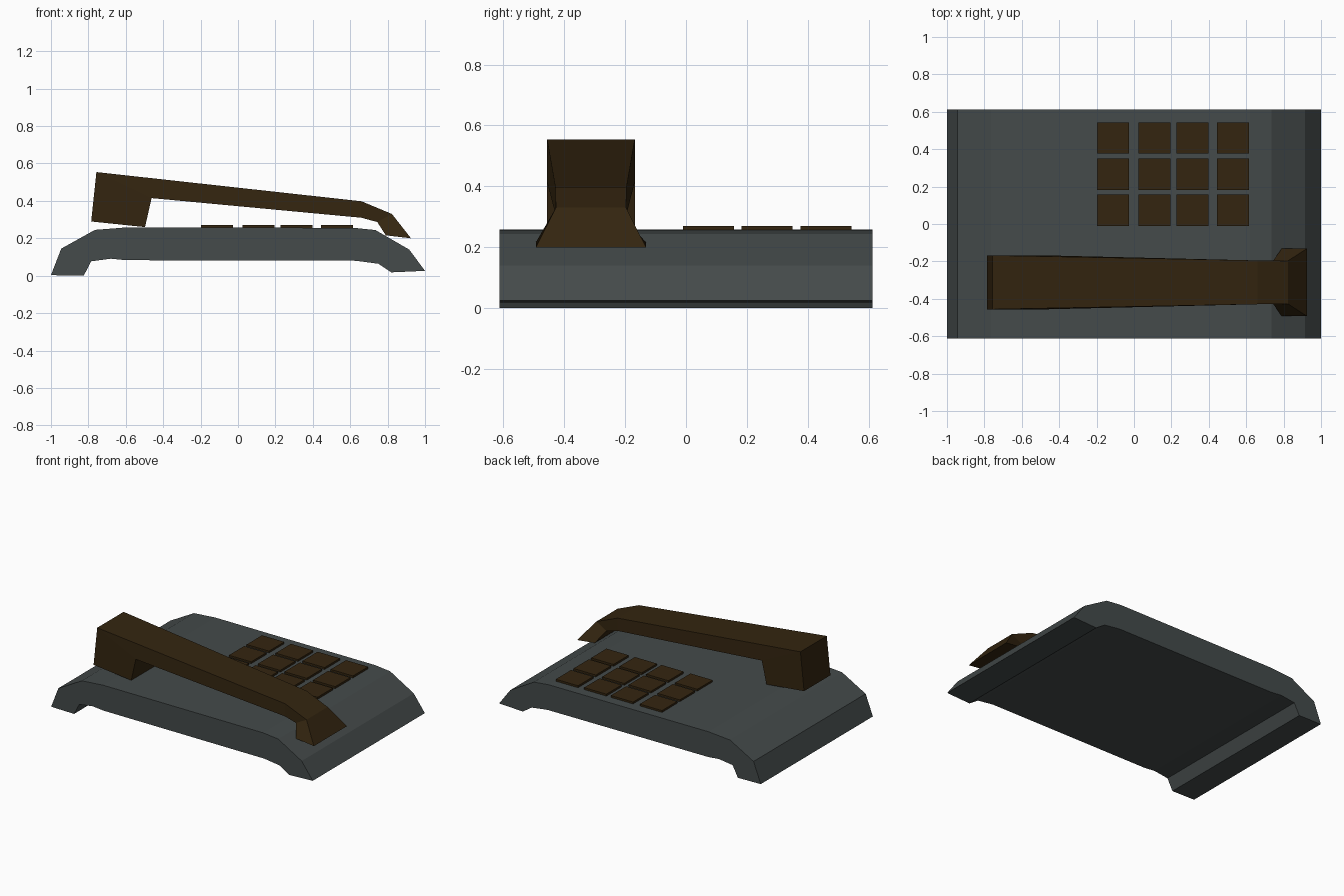
import bpy, bmesh

if "Cube" in bpy.data.objects:
    bpy.data.objects.remove(bpy.data.objects["Cube"])


def material(name, rgb):
    m = bpy.data.materials.new(name)
    m.diffuse_color = (*rgb, 1)
    m.use_nodes = True
    m.node_tree.nodes["Principled BSDF"].inputs["Base Color"].default_value = m.diffuse_color
    return m


GREY = material("slate grey", (0.058, 0.069, 0.069))
BROWN = material("dark brown", (0.034, 0.0185, 0.005))


def finish(bm, name, mat):
    bmesh.ops.recalc_face_normals(bm, faces=bm.faces)
    me = bpy.data.meshes.new(name)
    bm.to_mesh(me)
    bm.free()
    me.materials.append(mat)
    ob = bpy.data.objects.new(name, me)
    bpy.context.collection.objects.link(ob)
    return ob


def extruded(name, profile, yc, caps, mat):
    """Sweep an x/z outline across y; each point is (x, z, half width)."""
    bm = bmesh.new()
    near = [bm.verts.new((x, yc - h, z)) for x, z, h in profile]
    far = [bm.verts.new((x, yc + h, z)) for x, z, h in profile]
    n = len(profile)
    for i in range(n):
        j = (i + 1) % n
        bm.faces.new((near[i], near[j], far[j], far[i]))
    for cap in caps:
        bm.faces.new([near[i] for i in cap])
        bm.faces.new([far[i] for i in reversed(cap)])
    return finish(bm, name, mat)


# Base: arched slab standing on two feet
base = [(-1.0, 0.003), (-0.945, 0.145), (-0.765, 0.245), (-0.6, 0.258),
        (0.62, 0.256), (0.735, 0.244), (0.915, 0.14), (1.0, 0.026),
        (0.82, 0.018), (0.75, 0.064), (0.63, 0.08),
        (-0.6, 0.083), (-0.68, 0.091), (-0.785, 0.077), (-0.825, 0.0)]
extruded("base", [(x, z, 0.612) for x, z in base], 0, [range(len(base))], GREY)

# Handset: chunky earpiece, tapering grip and flared mouthpiece
handset = [(-0.785, 0.29, 0.144), (-0.757, 0.554, 0.144), (0.66, 0.398, 0.117),
           (0.823, 0.33, 0.115), (0.925, 0.2, 0.181), (0.79, 0.216, 0.181),
           (0.745, 0.287, 0.117), (0.66, 0.31, 0.117),
           (-0.462, 0.415, 0.144), (-0.497, 0.26, 0.144)]
extruded("handset", handset, -0.312,
         [(0, 1, 8, 9), (1, 2, 7, 8), (2, 3, 6, 7), (3, 4, 5, 6)], BROWN)

# Keypad: three rows of four flat keys
for r, y in enumerate((0.074, 0.266, 0.46)):
    for c, x in enumerate((-0.112, 0.109, 0.313, 0.53)):
        bm = bmesh.new()
        bmesh.ops.create_cube(bm, size=1)
        for v in bm.verts:
            v.co = (x + v.co.x * 0.17, y + v.co.y * 0.167, 0.26 + v.co.z * 0.02)
        finish(bm, f"key_{r}_{c}", BROWN)
